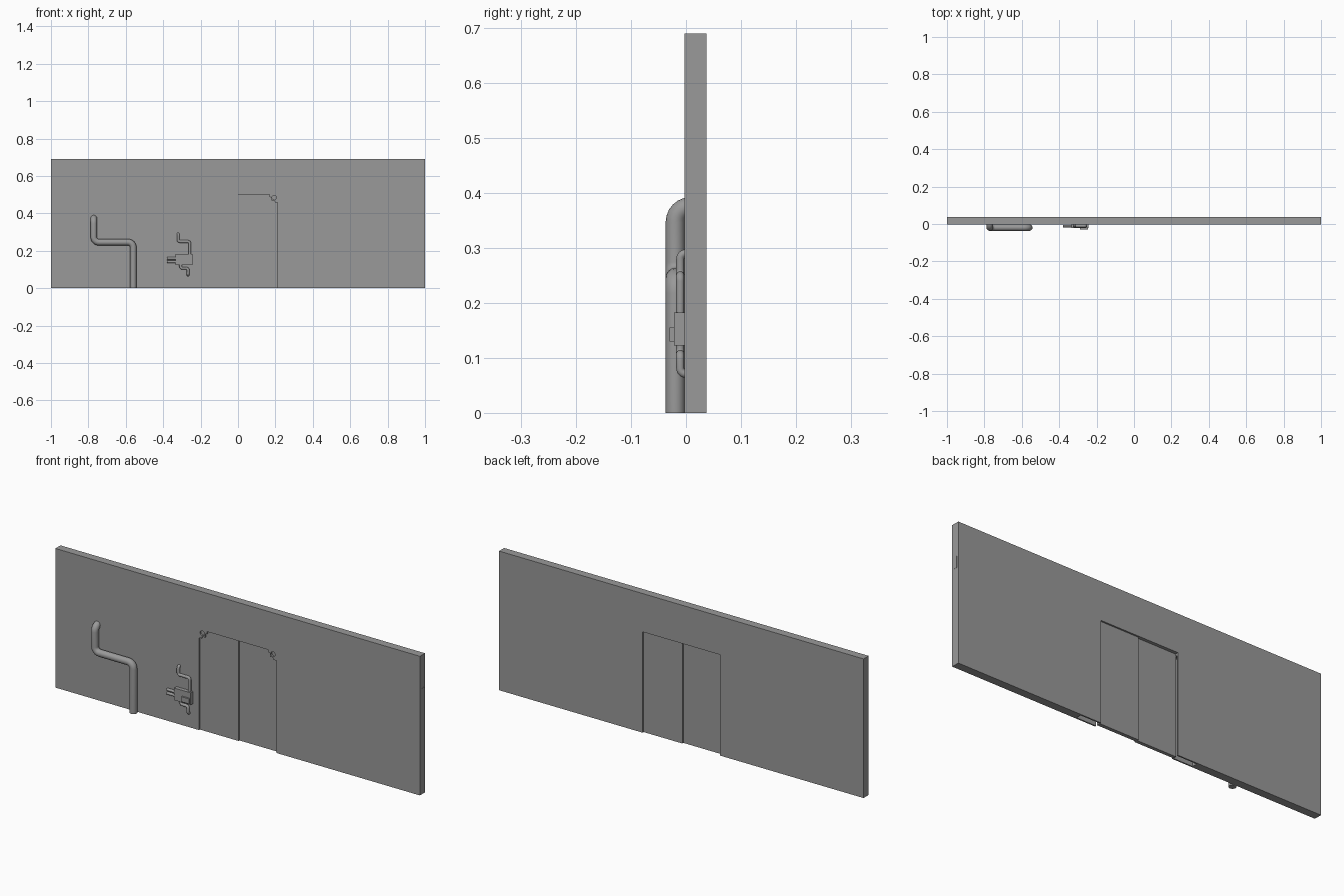
import bpy, bmesh, math
from mathutils import Vector

if "Cube" in bpy.data.objects:
    bpy.data.objects.remove(bpy.data.objects["Cube"])

grey = bpy.data.materials.new("concrete_grey")
grey.diffuse_color = (0.32, 0.32, 0.32, 1)
grey.use_nodes = True
grey.node_tree.nodes["Principled BSDF"].inputs["Base Color"].default_value = grey.diffuse_color


def finish(name, bm):
    bmesh.ops.recalc_face_normals(bm, faces=bm.faces)
    me = bpy.data.meshes.new(name)
    bm.to_mesh(me)
    bm.free()
    me.materials.append(grey)
    ob = bpy.data.objects.new(name, me)
    bpy.context.collection.objects.link(ob)
    return ob


def box(name, x0, x1, y0, y1, z0, z1):
    bm = bmesh.new()
    bmesh.ops.create_cube(bm, size=1)
    for v in bm.verts:
        v.co = ((x0 + x1) / 2 + v.co.x * (x1 - x0),
                (y0 + y1) / 2 + v.co.y * (y1 - y0),
                (z0 + z1) / 2 + v.co.z * (z1 - z0))
    return finish(name, bm)


def plate(name, pts, y0, y1):
    """Extrude an x-z outline along y."""
    bm = bmesh.new()
    face = bm.faces.new([bm.verts.new((x, y0, z)) for x, z in pts])
    ext = bmesh.ops.extrude_face_region(bm, geom=[face])
    for v in ext["geom"]:
        if isinstance(v, bmesh.types.BMVert):
            v.co.y = y1
    return finish(name, bm)


def cut(target, cutter):
    cutter.hide_render = True
    mod = target.modifiers.new("cut", "BOOLEAN")
    mod.operation = "DIFFERENCE"
    mod.solver = "EXACT"
    mod.object = cutter
    bpy.context.view_layer.objects.active = target
    bpy.ops.object.modifier_apply(modifier=mod.name)
    bpy.data.objects.remove(cutter)


def tube(name, pts, radius, bend, sides=16, steps=6):
    """Round tube along a path whose corners are rounded."""
    pts = [Vector(p) for p in pts]
    path = [pts[0]]
    for a, b, c in zip(pts, pts[1:], pts[2:]):
        r = min(bend, (a - b).length * 0.95, (c - b).length * 0.95)
        p, q = b + (a - b).normalized() * r, b + (c - b).normalized() * r
        centre = p + q - b
        for i in range(steps + 1):
            t = i / steps * math.pi / 2
            path.append(centre + (p - centre) * math.cos(t) + (q - centre) * math.sin(t))
    path.append(pts[-1])
    bm = bmesh.new()
    rings = []
    tangent = (path[1] - path[0]).normalized()
    side = tangent.orthogonal().normalized()
    for i, p in enumerate(path):
        new = (path[min(i + 1, len(path) - 1)] - path[max(i - 1, 0)]).normalized()
        side = tangent.rotation_difference(new) @ side
        tangent = new
        up = tangent.cross(side)
        rings.append([bm.verts.new(p + radius * (side * math.cos(k * math.tau / sides)
                      + up * math.sin(k * math.tau / sides))) for k in range(sides)])
    for r0, r1 in zip(rings, rings[1:]):
        for k in range(sides):
            j = (k + 1) % sides
            bm.faces.new((r0[k], r0[j], r1[j], r1[k]))
    bm.faces.new(rings[0])
    bm.faces.new(rings[-1])
    ob = finish(name, bm)
    bpy.ops.object.select_all(action="DESELECT")
    ob.select_set(True)
    bpy.context.view_layer.objects.active = ob
    bpy.ops.object.shade_smooth_by_angle(angle=math.radians(40))
    return ob


FRONT, BACK = -0.003, 0.037

# Wall with a doorway and pockets for the sliding doors
wall = box("wall", -1, 1, FRONT, BACK, 0, 0.69)
cut(wall, box("doorway_cutter", -0.212, 0.212, -0.1, 0.1, -0.1, 0.5))
for s in (-1, 1):
    x0, x1 = sorted((s * 0.2, s * 0.32))
    cut(wall, box("pocket_cutter", x0, x1, 0.004, 0.03, -0.1, 0.49))

# Two sliding doors, one slightly in front of the other
box("left_door", -0.213, 0.0, 0.004, 0.021, 0, 0.5)
box("right_door", 0.0, 0.213, 0.011, 0.029, 0, 0.5)

# Stepped corner brackets with a round hole
corner = [(0.212, 0.5), (0.168, 0.5), (0.168, 0.488), (0.178, 0.485),
          (0.178, 0.468), (0.195, 0.468), (0.198, 0.458), (0.212, 0.458)]
for side, s in (("left", -1), ("right", 1)):
    bracket = plate(side + "_door_bracket", [(s * x, z) for x, z in corner], FRONT, 0.006)
    hole = [(s * (0.194 + 0.012 * math.cos(k * math.tau / 16)),
             0.485 + 0.012 * math.sin(k * math.tau / 16)) for k in range(16)]
    cut(bracket, plate("hole_cutter", hole, -0.05, 0.05))

# Thin plate on the wall end
box("end_plate", 0.999, 1.001, 0.008, 0.028, 0.47, 0.525)

# Large drain pipe
tube("large_pipe", [(-0.56, -0.0195, 0), (-0.56, -0.0195, 0.246), (-0.771, -0.0195, 0.246),
                    (-0.771, -0.0195, 0.375), (-0.771, 0.01, 0.375)], 0.0175, 0.028)

# Valve box with a raised cover and two short rods
box("valve_box", -0.335, -0.244, -0.022, FRONT + 0.002, 0.123, 0.183)
box("valve_cover", -0.29, -0.247, -0.03, -0.02, 0.13, 0.155)
for i, z in enumerate((0.16, 0.142)):
    tube(f"valve_rod_{i + 1}", [(-0.38, -0.011, z), (-0.33, -0.011, z)], 0.007, 0.01, 12)

# Small pipes above and below the valve box
Y = -0.0105
tube("upper_small_pipe", [(-0.258, Y, 0.175), (-0.258, Y, 0.25), (-0.32, Y, 0.25),
                          (-0.32, Y, 0.29), (-0.32, 0.005, 0.29)], 0.0075, 0.01, 12)
tube("lower_small_pipe", [(-0.307, Y, 0.13), (-0.307, Y, 0.107), (-0.267, Y, 0.107),
                          (-0.267, Y, 0.071), (-0.267, 0.005, 0.071)], 0.0075, 0.01, 12)
